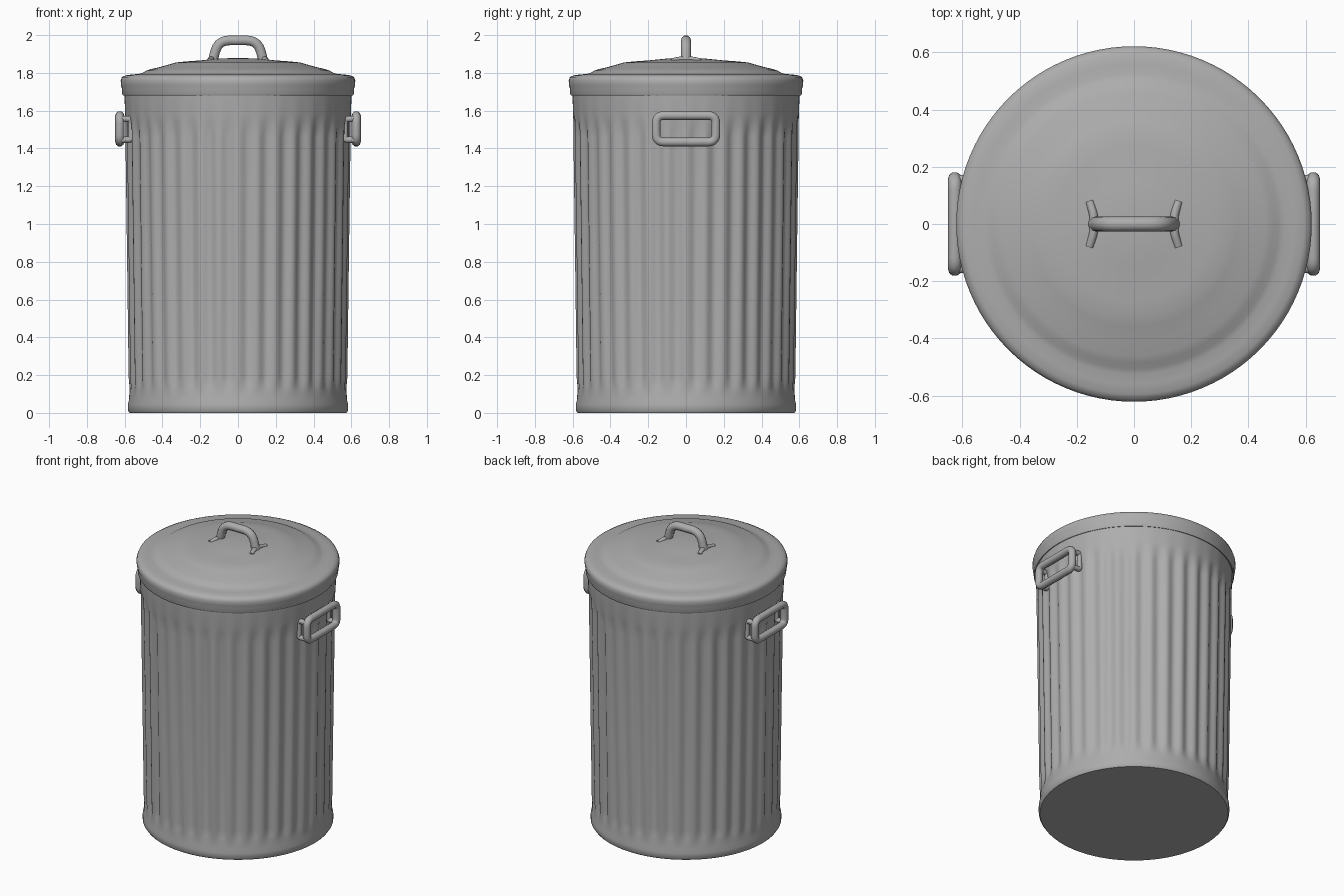
import bpy, bmesh, math
from mathutils import Vector

if "Cube" in bpy.data.objects:
    bpy.data.objects.remove(bpy.data.objects["Cube"])

metal = bpy.data.materials.new("galvanised_grey")
metal.diffuse_color = (0.42, 0.42, 0.42, 1)
metal.use_nodes = True
metal.node_tree.nodes["Principled BSDF"].inputs["Base Color"].default_value = metal.diffuse_color


def lathe(name, profile, seg, flute=0.0, count=36):
    """Spin (radius, z, flute weight) rings about z and cap both ends."""
    bm = bmesh.new()
    rings = []
    for r, z, w in profile:
        ring = []
        for i in range(seg):
            a = 2 * math.pi * i / seg
            rr = r + flute * w * math.cos(count * a)
            ring.append(bm.verts.new((rr * math.cos(a), rr * math.sin(a), z)))
        rings.append(ring)
    for lo, hi in zip(rings, rings[1:]):
        for i in range(seg):
            j = (i + 1) % seg
            bm.faces.new((lo[i], lo[j], hi[j], hi[i]))
    bm.faces.new(rings[0][::-1])
    bm.faces.new(rings[-1])
    me = bpy.data.meshes.new(name)
    bm.to_mesh(me)
    bm.free()
    ob = bpy.data.objects.new(name, me)
    bpy.context.collection.objects.link(ob)
    finish(ob)


def finish(ob, angle=45):
    ob.data.materials.clear()
    ob.data.materials.append(metal)
    bpy.ops.object.select_all(action='DESELECT')
    ob.select_set(True)
    bpy.context.view_layer.objects.active = ob
    bpy.ops.object.shade_smooth_by_angle(angle=math.radians(angle))


def rounded(pts, r, cyclic, n=5):
    """Round the corners of a polyline with quadratic arcs."""
    pts = [Vector(p) for p in pts]
    out = []
    for i, p in enumerate(pts):
        if not cyclic and i in (0, len(pts) - 1):
            out.append(p)
            continue
        a = p + (pts[i - 1] - p).normalized() * r
        b = p + (pts[(i + 1) % len(pts)] - p).normalized() * r
        for k in range(n + 1):
            t = k / n
            out.append(a * (1 - t) ** 2 + p * 2 * t * (1 - t) + b * t * t)
    return out


def tube(name, pts, depth, corner=0.03, cyclic=False):
    cu = bpy.data.curves.new(name, 'CURVE')
    cu.dimensions = '3D'
    cu.bevel_depth = depth
    cu.bevel_resolution = 3
    cu.use_fill_caps = True
    path = rounded(pts, corner, cyclic)
    sp = cu.splines.new('POLY')
    sp.points.add(len(path) - 1)
    for q, p in zip(sp.points, path):
        q.co = (*p, 1)
    sp.use_cyclic_u = cyclic
    ob = bpy.data.objects.new(name, cu)
    bpy.context.collection.objects.link(ob)
    bpy.ops.object.select_all(action='DESELECT')
    ob.select_set(True)
    bpy.context.view_layer.objects.active = ob
    bpy.ops.object.convert(target='MESH')
    finish(bpy.context.object)


# fluted, slightly tapered body with a plain rolled base band
lathe("body", [(0.575, 0, 0), (0.583, 0.012, 0), (0.583, 0.045, 0), (0.577, 0.07, 0),
               (0.575, 0.11, 0), (0.571, 0.14, 0.4), (0.570, 0.19, 1),
               (0.578, 0.8, 1), (0.587, 1.46, 1), (0.592, 1.53, 0.4),
               (0.598, 1.58, 0), (0.602, 1.72, 0)], 288, flute=0.009)

# lid with overhanging rim, groove and low stepped dome
lathe("lid", [(0.595, 1.685, 0), (0.609, 1.68, 0), (0.614, 1.69, 0), (0.614, 1.715, 0),
              (0.620, 1.735, 0), (0.621, 1.76, 0), (0.614, 1.778, 0), (0.595, 1.787, 0),
              (0.56, 1.792, 0), (0.525, 1.794, 0), (0.505, 1.80, 0), (0.485, 1.812, 0),
              (0.46, 1.82, 0), (0.41, 1.832, 0), (0.36, 1.846, 0), (0.33, 1.855, 0),
              (0.27, 1.861, 0), (0.2, 1.866, 0), (0.15, 1.871, 0), (0.1, 1.876, 0),
              (0.04, 1.878, 0)], 96)

# arched lid handle
tube("lid_handle", [(-0.135, 0, 1.86), (-0.105, 0, 1.972), (0.105, 0, 1.972),
                    (0.135, 0, 1.86)], 0.027, 0.06)

for side, s in (("right", 1), ("left", -1)):
    # cross foot and its flared root under each end of the lid handle
    tube(f"lid_handle_foot_{side}", [(s * 0.155, -0.078, 1.862), (s * 0.14, -0.03, 1.873),
                                     (s * 0.14, 0.03, 1.873), (s * 0.155, 0.078, 1.862)],
         0.015, 0.02)
    # rectangular grip on the side of the can
    x = s * 0.626
    tube(f"side_handle_{side}", [(x, -0.158, 1.434), (x, 0.158, 1.434),
                                 (x, 0.158, 1.574), (x, -0.158, 1.574)], 0.024, 0.04, True)
    # C-shaped brackets joining the grip to the body
    for end, e in (("front", -1), ("back", 1)):
        y = e * 0.155
        tube(f"handle_bracket_{side}_{end}",
             [(x, y, 1.446), (s * 0.565, y, 1.446), (s * 0.565, y, 1.556), (x, y, 1.556)],
             0.017, 0.015)
